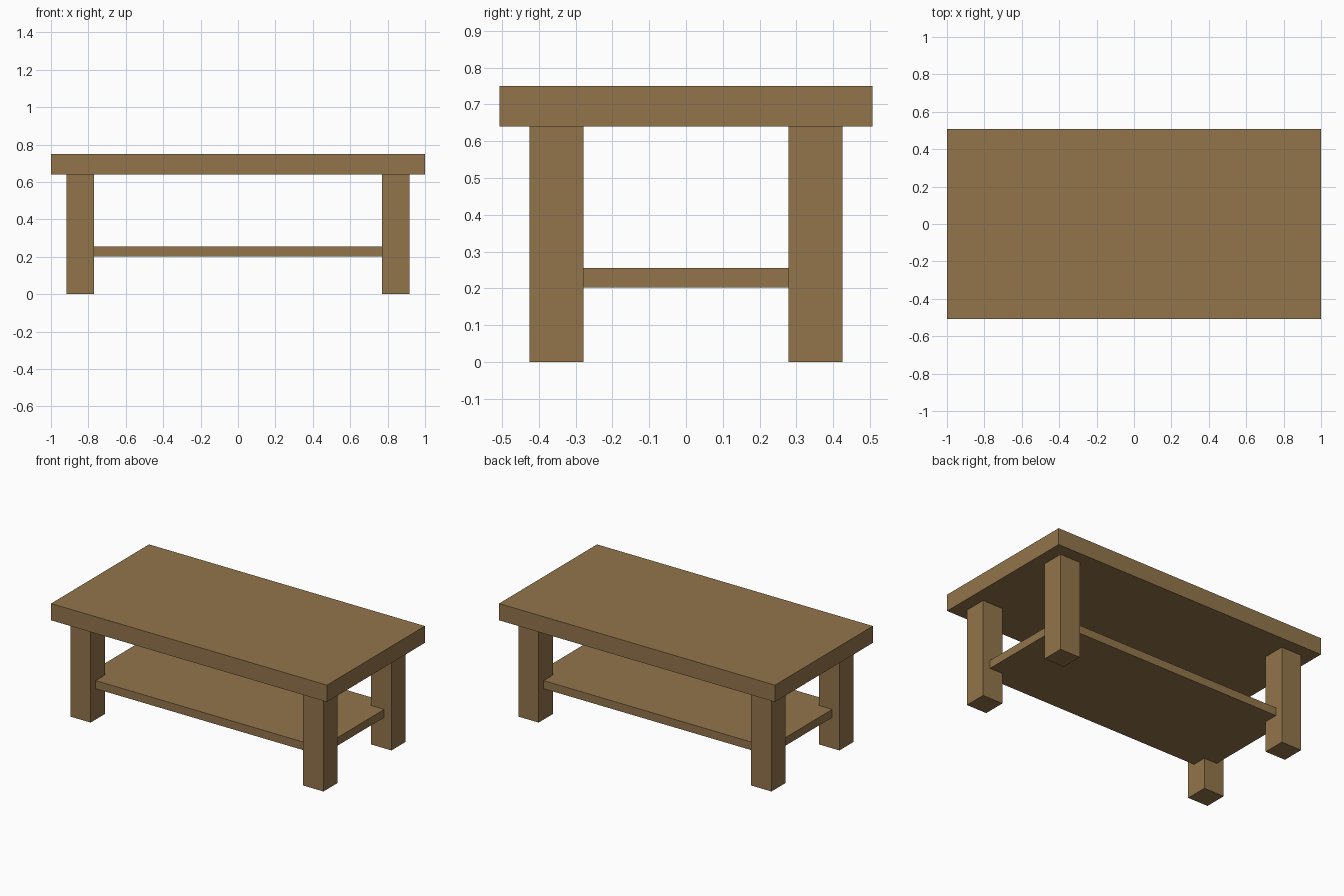
import bpy

if "Cube" in bpy.data.objects:
    bpy.data.objects.remove(bpy.data.objects["Cube"])

wood = bpy.data.materials.new("brown_wood")
wood.diffuse_color = (0.29, 0.178, 0.07, 1)
wood.use_nodes = True
wood.node_tree.nodes["Principled BSDF"].inputs["Base Color"].default_value = wood.diffuse_color


def box(name, x0, x1, y0, y1, z0, z1):
    bpy.ops.mesh.primitive_cube_add(
        size=1, location=((x0 + x1) / 2, (y0 + y1) / 2, (z0 + z1) / 2))
    ob = bpy.context.object
    ob.name = name
    ob.scale = (x1 - x0, y1 - y0, z1 - z0)
    bpy.ops.object.transform_apply(location=False, rotation=False, scale=True)
    ob.data.materials.append(wood)
    return ob


# Thick rectangular top
box("table_top", -1, 1, -0.507, 0.507, 0.64, 0.75)

# Lower shelf, its corners let into the legs
box("lower_shelf", -0.865, 0.865, -0.373, 0.373, 0.202, 0.255)

# Four square legs
for sx, side in ((-1, "left"), (1, "right")):
    for sy, end in ((-1, "front"), (1, "back")):
        x, y, h = sx * 0.844, sy * 0.352, 0.0735
        box(f"{end}_{side}_leg", x - h, x + h, y - h, y + h, 0, 0.64)
